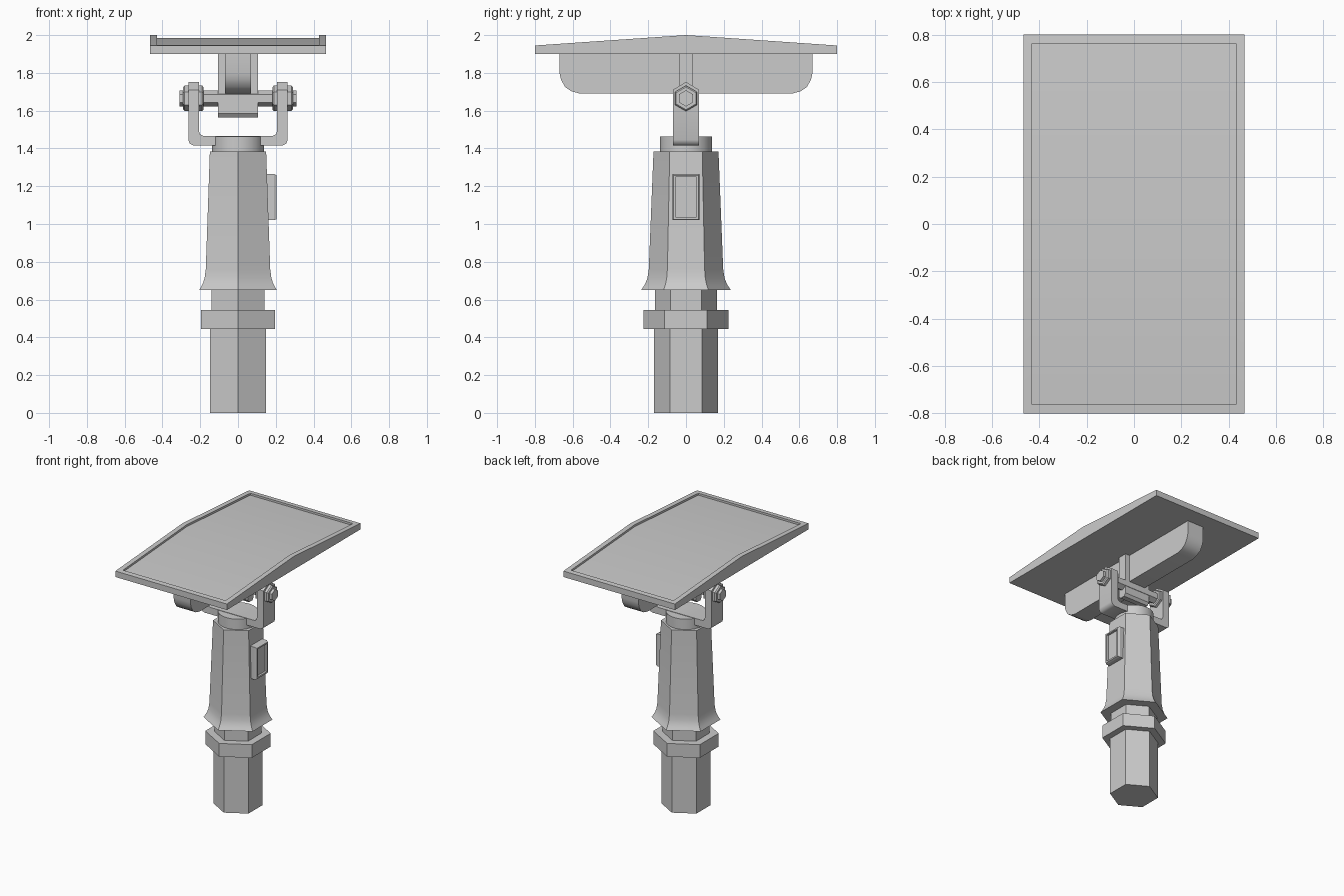
import bpy, bmesh
from math import sin, cos, tau, radians

if "Cube" in bpy.data.objects:
    bpy.data.objects.remove(bpy.data.objects["Cube"])


def loft(name, rings, smooth=None, ridge=False):
    """Skin a list of equal-length point rings and cap both ends."""
    bm = bmesh.new()
    vs = [[bm.verts.new(p) for p in r] for r in rings]
    n = len(vs[0])
    for a, b in zip(vs, vs[1:]):
        for i in range(n):
            j = (i + 1) % n
            bm.faces.new((a[i], a[j], b[j], b[i]))
    bm.faces.new(vs[0])
    top = bm.faces.new(vs[-1])
    if ridge:                       # fold the last cap along its middle
        bmesh.utils.face_split(top, vs[-1][2], vs[-1][5])
    bmesh.ops.recalc_face_normals(bm, faces=bm.faces)
    me = bpy.data.meshes.new(name)
    bm.to_mesh(me)
    bm.free()
    ob = bpy.data.objects.new(name, me)
    bpy.context.collection.objects.link(ob)
    if smooth:
        bpy.ops.object.select_all(action='DESELECT')
        ob.select_set(True)
        bpy.context.view_layer.objects.active = ob
        bpy.ops.object.shade_smooth_by_angle(angle=radians(smooth))
    return ob


def turned(name, profile, sides=6, axis='z', cz=0, smooth=None):
    """Lathe (radius, height) pairs around z, or around x at height cz."""
    rings = []
    for r, h in profile:
        pts = [(r * sin(tau * i / sides), r * cos(tau * i / sides)) for i in range(sides)]
        rings.append([(p, q, h) if axis == 'z' else (h, p, q + cz) for p, q in pts])
    return loft(name, rings, smooth)


def rect(x, hy, z0, z1):
    return [(x, -hy, z0), (x, hy, z0), (x, hy, z1), (x, -hy, z1)]


# hexagonal column
turned("lower_post", [(.17, 0), (.17, .45)])
turned("collar", [(.225, .445), (.225, .545)])
turned("neck", [(.163, .54), (.163, .68)])
turned("flared_sleeve", [(.238, .65), (.224, .67), (.213, .69), (.204, .715),
                         (.197, .76), (.172, 1.385)], smooth=50)
turned("swivel_cap", [(.138, 1.38), (.138, 1.464)], sides=24, smooth=40)

# framed control box on the right face
loft("control_box", [rect(.14, .072, 1.02, 1.265), rect(.19, .072, 1.02, 1.265),
                     rect(.204, .065, 1.025, 1.258), rect(.204, .055, 1.037, 1.248),
                     rect(.188, .055, 1.037, 1.248)])


# U bracket with pointed arm tops
def u_ring(y, top):
    half = [(.263, top), (.263, 1.445), (.255, 1.425), (.235, 1.415)]
    inner = [(.185, 1.467), (.2, 1.474), (.207, 1.492), (.207, top)]
    right = half[::-1] + []
    pts = [(-x, z) for x, z in half] + right + [(x, z) for x, z in inner[::-1]] \
        + [(-x, z) for x, z in inner]
    return [(x, y, z) for x, z in pts]


loft("u_bracket", [u_ring(-.07, 1.71), u_ring(0, 1.752), u_ring(.07, 1.71)], smooth=50)

# pivot bolt and hex nuts
PZ = 1.665
turned("pivot_bolt", [(.043, -.31), (.043, .31)], axis='x', cz=PZ)
for side, s in (("left", -1), ("right", 1)):
    turned(side + "_nut", [(.06, s * .183), (.068, s * .19), (.068, s * .282), (.06, s * .29)],
           axis='x', cz=PZ)

# hanger block around the bolt
hanger = [(-.035, 1.91), (-.035, 1.585), (-.02, 1.565), (.02, 1.565), (.035, 1.585), (.035, 1.91)]
loft("hanger_block", [[(x, y, z) for y, z in hanger] for x in (-.107, .107)])

# rounded keel under the panel
end = [(.67, 1.91), (.67, 1.8), (.662, 1.765), (.64, 1.725), (.605, 1.702), (.56, 1.69)]
keel = end + [(-y, z) for y, z in end[::-1]]
loft("keel", [[(x, y, z) for y, z in keel] for x in (-.07, .07)], smooth=50)


# panel with a ridged, sunken top
def panel_ring(hx, hy, drop=None):
    pts = [(-hx, -hy), (hx, -hy), (hx, 0), (hx, hy), (-hx, hy), (-hx, 0)]
    return [(x, y, 1.9 if drop is None else 2 - .055 * abs(y) / .8 - drop) for x, y in pts]


loft("panel", [panel_ring(.467, .8), panel_ring(.467, .8, 0), panel_ring(.43, .762, 0),
               panel_ring(.43, .762, .015)], smooth=30, ridge=True)
